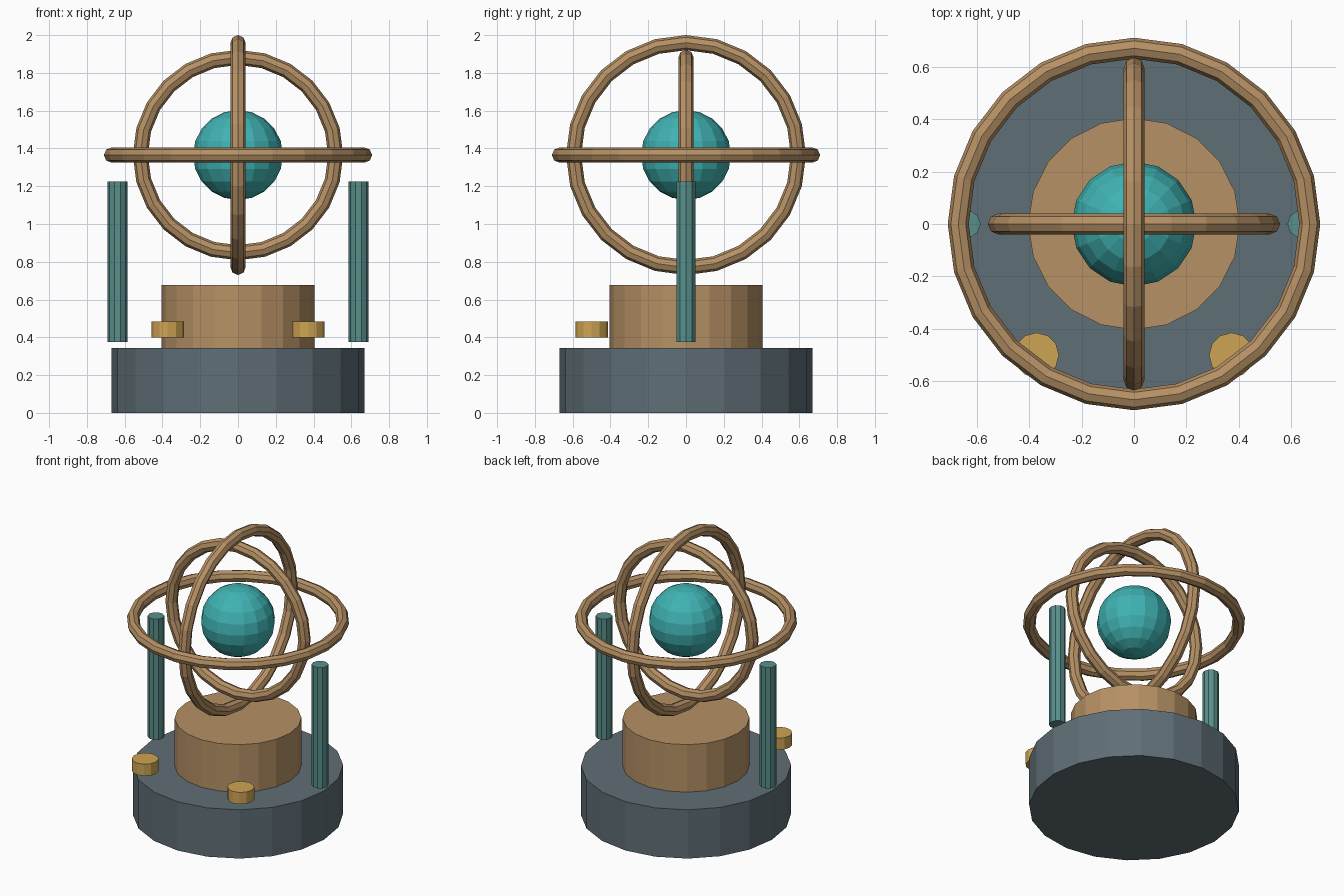
import bpy
import math

if "Cube" in bpy.data.objects:
    bpy.data.objects.remove(bpy.data.objects["Cube"])


def material(name, hex_code):
    """Flat colour from an sRGB hex code, stored as linear values."""
    def linear(c):
        return c / 12.92 if c <= 0.04045 else ((c + 0.055) / 1.055) ** 2.4
    rgb = [linear(int(hex_code[i:i + 2], 16) / 255) for i in (0, 2, 4)]
    mat = bpy.data.materials.new(name)
    mat.diffuse_color = (*rgb, 1)
    mat.use_nodes = True
    mat.node_tree.nodes["Principled BSDF"].inputs["Base Color"].default_value = mat.diffuse_color
    return mat


SLATE = material("slate", "5F6E76")
BRONZE = material("bronze", "B69165")
GOLD = material("gold", "CEA453")
TEAL = material("teal", "40B2B2")
VERDIGRIS = material("verdigris", "58908B")


def finish(name, mat):
    obj = bpy.context.object
    obj.name = name
    obj.data.materials.append(mat)
    return obj


def cylinder(name, mat, x, y, z0, z1, radius, sides):
    # quarter turn puts a corner on the x axis
    bpy.ops.mesh.primitive_cylinder_add(
        vertices=sides, radius=radius, depth=z1 - z0,
        location=(x, y, (z0 + z1) / 2), rotation=(0, 0, math.pi / 2))
    return finish(name, mat)


def ring(name, radius, rotation):
    bpy.ops.mesh.primitive_torus_add(
        major_radius=radius, minor_radius=0.04, major_segments=24,
        minor_segments=8, location=(0, 0, CENTRE), rotation=rotation)
    return finish(name, BRONZE)


CENTRE = 1.365

# Stacked pedestal
cylinder("base", SLATE, 0, 0, 0, 0.343, 0.67, 20)
cylinder("drum", BRONZE, 0, 0, 0.343, 0.677, 0.404, 20)

# Paired posts and front buttons
for side, label in ((-1, "left"), (1, "right")):
    cylinder(f"{label}_post", VERDIGRIS, side * 0.638, 0, 0.376, 1.225, 0.053, 10)
    cylinder(f"{label}_button", GOLD, side * 0.372, -0.5, 0.4, 0.483, 0.086, 12)

# Three nested rings at right angles
ring("horizontal_ring", 0.67, (0, 0, 0))
ring("side_ring", 0.595, (0, math.pi / 2, 0))
ring("front_ring", 0.517, (math.pi / 2, 0, 0))

# Core globe
bpy.ops.mesh.primitive_uv_sphere_add(
    segments=16, ring_count=10, radius=0.238, location=(0, 0, CENTRE))
finish("globe", TEAL)
